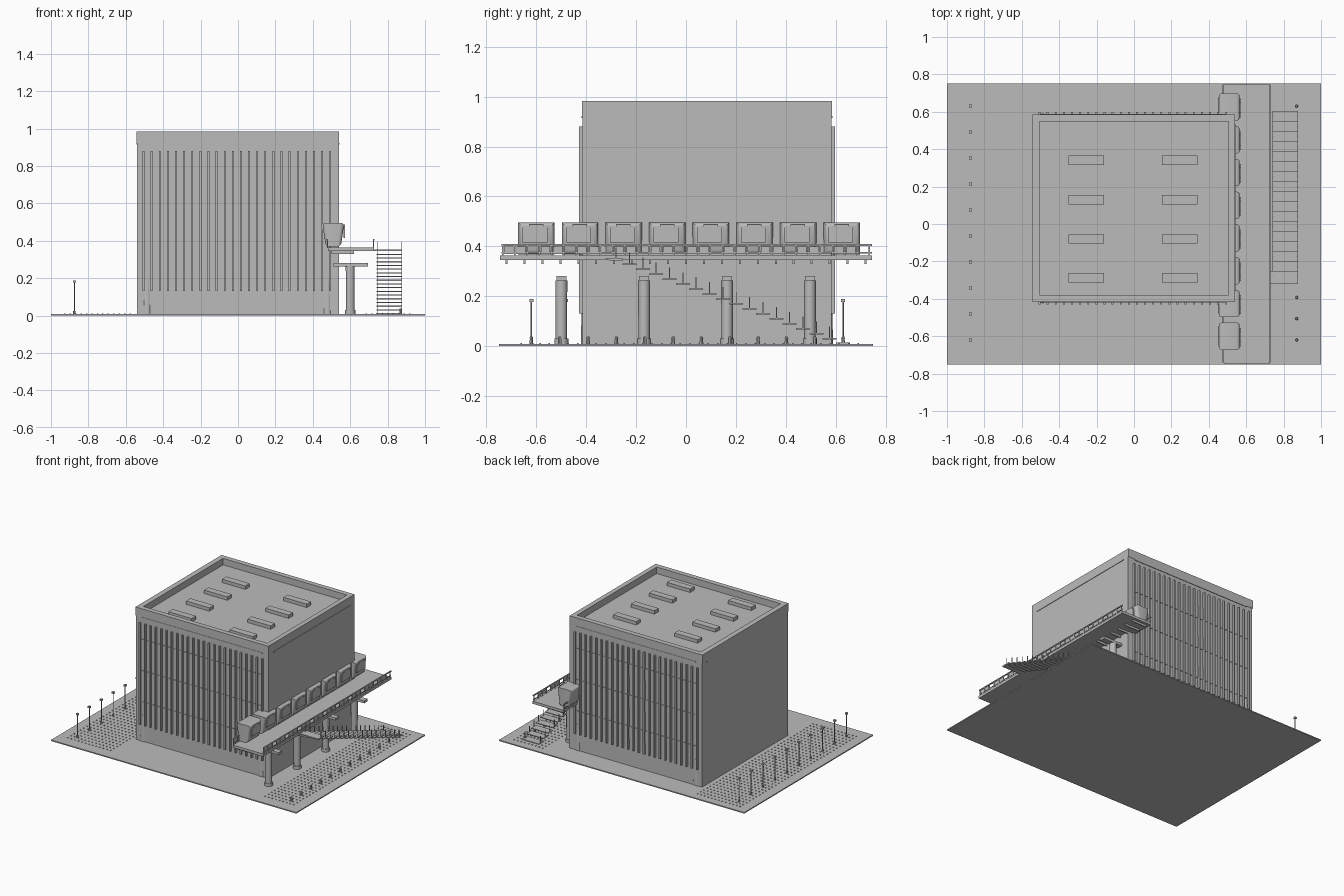
import bpy, bmesh, math
from mathutils import Matrix, Vector

if "Cube" in bpy.data.objects:
    bpy.data.objects.remove(bpy.data.objects["Cube"])

grey = bpy.data.materials.new("concrete grey")
grey.diffuse_color = (0.5, 0.5, 0.5, 1)
grey.use_nodes = True
grey.node_tree.nodes["Principled BSDF"].inputs["Base Color"].default_value = grey.diffuse_color


def finish(bm, name, smooth=False):
    me = bpy.data.meshes.new(name)
    bm.to_mesh(me)
    bm.free()
    me.materials.append(grey)
    ob = bpy.data.objects.new(name, me)
    bpy.context.collection.objects.link(ob)
    if smooth:
        bpy.ops.object.select_all(action='DESELECT')
        ob.select_set(True)
        bpy.context.view_layer.objects.active = ob
        bpy.ops.object.shade_smooth_by_angle(angle=math.radians(40))
    return ob


def box(bm, x0, x1, y0, y1, z0, z1):
    m = Matrix.Translation(((x0 + x1) / 2, (y0 + y1) / 2, (z0 + z1) / 2)) @ \
        Matrix.Diagonal((x1 - x0, y1 - y0, z1 - z0, 1))
    return bmesh.ops.create_cube(bm, size=1, matrix=m)['verts']


def boxes(name, items):
    bm = bmesh.new()
    for b in items:
        box(bm, *b)
    return finish(bm, name)


def cone(bm, x, y, z0, z1, r0, r1, seg=12):
    bmesh.ops.create_cone(bm, cap_ends=True, segments=seg, radius1=r0, radius2=r1, depth=z1 - z0,
                          matrix=Matrix.Translation((x, y, (z0 + z1) / 2)))


X0, X1, Y0, Y1 = -0.54, 0.54, -0.415, 0.583     # building footprint

# plaza and main block
boxes("plaza", [(-1, 1, -0.75, 0.75, 0, 0.008)])
boxes("main_block", [(X0, X1, Y0, Y1, 0.001, 0.935)])

# roof parapet, shadow strips under it, skylights
t = 0.035
boxes("parapet", [(X0 - .004, X1, Y0 - .002, Y0 + t, .922, .983), (X0 - .004, X1, Y1 - t, Y1 + .002, .922, .983),
                  (X0 - .004, X0 + t, Y0 + t, Y1 - t, .922, .983), (X1 - t, X1, Y0 + t, Y1 - t, .922, .983)])
boxes("parapet_strip", [(-.49, .49, Y0 - .004, Y1 + .004, .914, .922),
                        (X0 - .004, X1 + .004, -.36, .535, .914, .922)])
boxes("skylight", [(cx - .095, cx + .095, cy - .025, cy + .025, .93, .96)
                   for cx in (-.255, .245) for cy in (.34, .13, -.08, -.287)])

# vertical fins and window bands on front and back
fins, panes = [], []
for i in range(24):
    x = -.505 + i * .0434
    for ya, yb, s in ((Y0 - .015, Y0 + .002, -1), (Y1 - .002, Y1 + .015, 1)):
        fins.append((x - .005, x + .005, ya, yb, .13, .88))
        if i < 23:
            for z0, z1 in ((.21, .30), (.44, .53), (.67, .76)):
                y = Y0 if s < 0 else Y1
                panes.append((x + .008, x + .036, y - .004, y + .004, z0, z1))
boxes("facade_fin", fins)
boxes("window", panes)

# corner piers half sunk in the walls
bm = bmesh.new()
for x in (-.487, .477):
    for y in (Y0 + .02, Y1 - .02):
        cone(bm, x, y, .008, .2, .027, .022)
finish(bm, "corner_pier", True)

# raised platform with joists
boxes("platform", [(.48, .728, -.745, .745, .345, .364)])
boxes("platform_joist", [(.5, .62, y - .004, y + .004, .33, .346)
                         for y in [-.72 + .072 * i for i in range(21)]])

# platform columns and cross beams
bm = bmesh.new()
beams = []
for y in (-.5, -.168, .165, .497):
    cone(bm, .6, y, .0, .262, .023, .024)
    cone(bm, .6, y, .008, .03, .028, .028)
    beams.append((.51, .695, y - .02, y + .02, .262, .28))
finish(bm, "platform_column", True)
boxes("cross_beam", beams)

# railings on both platform edges
rails = []
for x in (.478, .725):
    rails += [(x - .004, x + .004, -.74, .745, .402, .409), (x - .002, x + .002, -.74, .745, .372, .378)]
    n = 30
    for i in range(n + 1):
        y = -.735 + i * 1.47 / n
        rails.append((x - .003, x + .003, y - .003, y + .003, .36, .405))
        if i < n and i % 3 != 2:
            rails.append((x - .001, x + .001, y + .006, y + .043, .37, .4))
boxes("railing", rails)

# row of rounded cabins on the platform
bm = bmesh.new()
plates = []
for i in range(8):
    c = -.6 + i * .175
    vs = box(bm, .45, .568, c - .073, c + .073, .368, .496)
    for v in vs:                                    # narrower floor
        if v.co.z < .4:
            v.co.x = .47 if v.co.x < .5 else .55
    plates += [(.564, .571, c - .055, c + .045, .415, .475), (.564, .571, c - .03, c + .028, .468, .488)]
es = [e for e in bm.edges if abs((e.verts[0].co - e.verts[1].co).y) > .1 or
      abs((e.verts[0].co - e.verts[1].co).z) > .1]
bmesh.ops.bevel(bm, geom=es, offset=.02, segments=4, profile=.5, affect='EDGES')
finish(bm, "cabin", True)
boxes("cabin_door", plates)

# open staircase from platform to plaza
steps, posts = [], []
n = 18
for i in range(n):
    y = -.28 + i * .0535
    z = .35 - i * .0198
    steps.append((.74, .878, y - .028, y + .028, z - .006, z))
    for x in (.745, .873):
        posts.append((x - .002, x + .002, y - .002, y + .002, z - .002, z + .045))
boxes("stair_tread", steps)
boxes("stair_post", posts)
boxes("stair_landing", [(.72, .878, -.32, -.255, .345, .353)])

# lamp posts on the left, low bollards on the right
bm = bmesh.new()
for i in range(10):
    y = -.62 + i * 1.25 / 9
    cone(bm, -.875, y, .006, .18, .003, .003, 8)
    cone(bm, -.875, y, .006, .025, .007, .006, 8)
    box(bm, -.883, -.867, y - .008, y + .008, .176, .188)
finish(bm, "lamp_post")
bm = bmesh.new()
for i in range(12):
    y = -.62 + i * 1.25 / 11
    cone(bm, .87, y, .006, .03, .008, .006, 8)
    cone(bm, .87, y, .03, .038, .008, .005, 8)
finish(bm, "bollard")

# small paving studs in two fields
boxes("paving_stud", [(x - .004, x + .004, y - .003, y + .003, .006, .012)
                      for x in [-.925 + .029 * i for i in range(13)] + [.685 + .029 * i for i in range(9)]
                      for y in [-.66 + .0375 * j for j in range(37)]])
